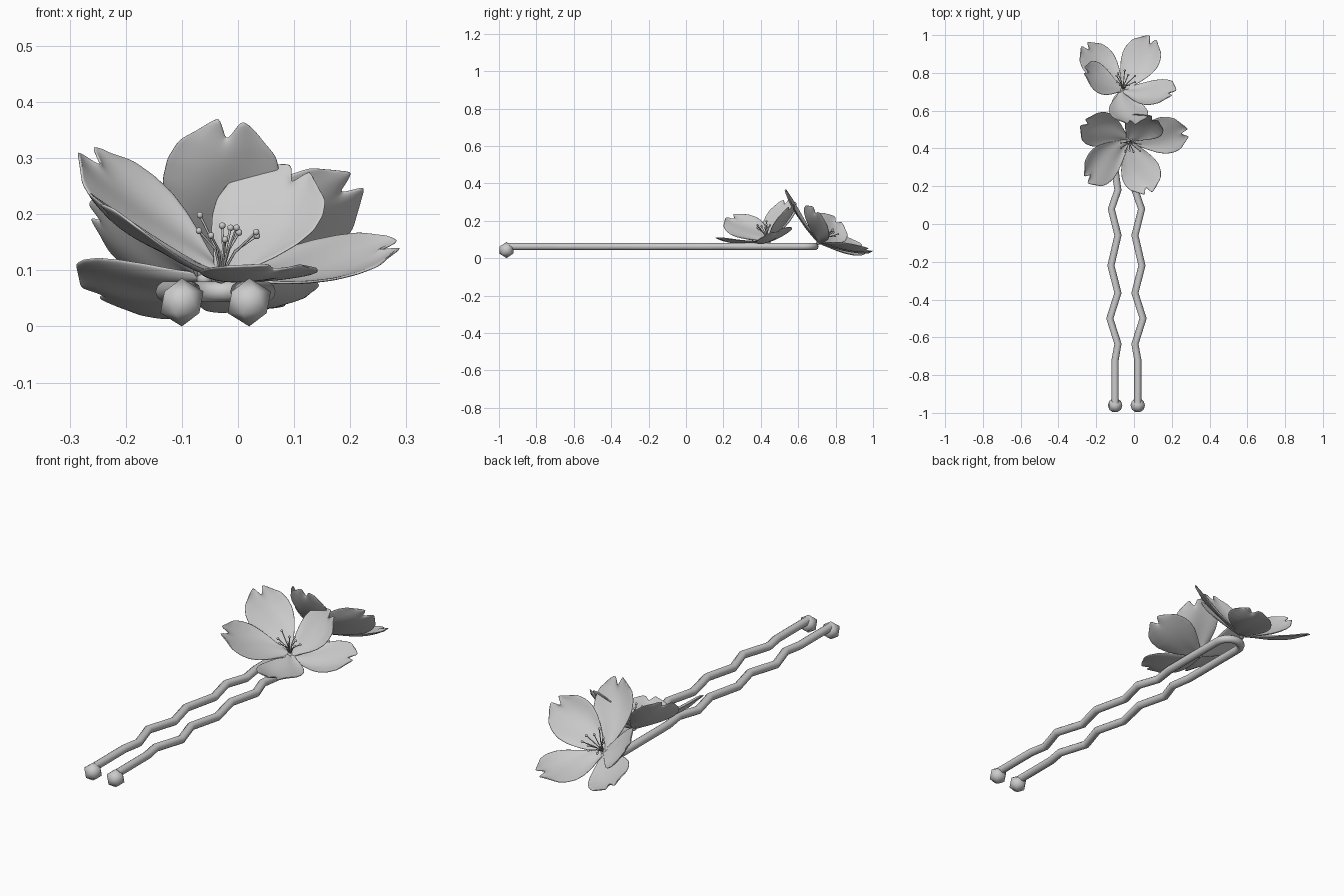
import bpy, bmesh, math, random
from mathutils import Vector, Matrix

if "Cube" in bpy.data.objects:
    bpy.data.objects.remove(bpy.data.objects["Cube"])
random.seed(4)

grey = bpy.data.materials.new("soft grey")
grey.use_nodes = True
grey.diffuse_color = (0.6, 0.6, 0.6, 1)
grey.node_tree.nodes["Principled BSDF"].inputs["Base Color"].default_value = (0.6, 0.6, 0.6, 1)


def finish(name, bm, smooth=True):
    mesh = bpy.data.meshes.new(name)
    bm.to_mesh(mesh)
    bm.free()
    obj = bpy.data.objects.new(name, mesh)
    bpy.context.collection.objects.link(obj)
    mesh.materials.append(grey)
    for poly in mesh.polygons:
        poly.use_smooth = smooth
    return obj


def wire(name, paths, radius, sides):
    """Round wire along one or more straight-segment paths."""
    curve = bpy.data.curves.new(name, "CURVE")
    curve.dimensions = "3D"
    curve.bevel_depth = radius
    curve.bevel_resolution = sides
    curve.use_fill_caps = True
    for path in paths:
        spline = curve.splines.new("POLY")
        spline.points.add(len(path) - 1)
        for point, co in zip(spline.points, path):
            point.co = (*co, 1)
        spline.use_smooth = True
    obj = bpy.data.objects.new(name, curve)
    bpy.context.collection.objects.link(obj)
    curve.materials.append(grey)
    bpy.ops.object.select_all(action="DESELECT")
    obj.select_set(True)
    bpy.context.view_layer.objects.active = obj
    bpy.ops.object.convert(target="MESH")
    return obj


# Wavy two-legged pin: one leg, a round bend, then the mirrored leg
MID, PIN_Z = -0.04, 0.062
leg = [(.06, -.95), (.06, -.72), (.045, -.635), (.088, -.5), (.045, -.365),
       (.082, -.22), (.045, -.06), (.08, .08), (.045, .18), (.06, .28)]
bend = [(.06 * math.cos(a), .63 + .06 * math.sin(a))
        for a in (math.pi * i / 10 for i in range(11))]
outline = leg + bend + [(-x, y) for x, y in reversed(leg)]
wire("hairpin_wire", [[(MID + x, y, PIN_Z) for x, y in outline]], 0.019, 3)

# Faceted end beads
for label, side in (("left", 1), ("right", -1)):
    bm = bmesh.new()
    bmesh.ops.create_icosphere(bm, subdivisions=1, radius=0.043,
                               matrix=Matrix.Translation((MID + side * .06, -.96, .043)))
    finish(label + "_end_bead", bm)

# Petal half-width along its length
WIDTHS = [.14, .38, .66, .88, 1, .98, .84, .46]
ROWS, COLS = 21, 16


def half_width(t):
    f = t * (len(WIDTHS) - 1)
    i = min(int(f), len(WIDTHS) - 2)
    return WIDTHS[i] + (WIDTHS[i + 1] - WIDTHS[i]) * (f - i)


def petal(name, base, tip, axis, width):
    """Cupped petal with a notched tip, reaching from base along tip."""
    along = tip.normalized()
    normal = (axis - along * axis.dot(along)).normalized()
    across = along.cross(normal)
    length = tip.length
    bm = bmesh.new()
    grid = []
    for r in range(ROWS + 1):
        t = r / ROWS
        row = []
        for c in range(COLS + 1):
            u = 2 * c / COLS - 1
            notch = .15 * max(0, 1 - abs(u - .08) / .4) * t ** 7
            y = length * t * (1.01 - notch - .09 * u * u * t ** 3)
            x = width * half_width(t) * u
            z = (-.05 * math.sin(math.pi * t) + .025 * t ** 4) * length
            z += .16 * width * u * u * math.sin(math.pi * t)
            z += .03 * width * math.sin(4 * u + 5 * t)
            row.append(bm.verts.new(base + along * y + across * x + normal * z))
        grid.append(row)
    for a, b in zip(grid, grid[1:]):
        for c in range(COLS):
            bm.faces.new((a[c], a[c + 1], b[c + 1], b[c]))
    bmesh.ops.recalc_face_normals(bm, faces=bm.faces)
    obj = finish(name, bm)
    shell = obj.modifiers.new("thickness", "SOLIDIFY")
    shell.thickness = 0.005
    shell.offset = 0
    soft = obj.modifiers.new("soft", "SUBSURF")
    soft.levels = soft.render_levels = 1


def flower(name, base, tips, width):
    base = Vector(base)
    tips = [Vector(t) for t in tips]
    axis = sum(tips, Vector()).normalized()
    for i, tip in enumerate(tips):
        petal(f"{name}_petal_{i + 1}", base, tip, axis, width)
    # Stamens fan out around the flower axis, each with a bead
    side = axis.orthogonal().normalized()
    paths, beads = [], bmesh.new()
    for i in range(10):
        spread = Matrix.Rotation(2 * math.pi * i / 10, 3, axis) @ side
        lean = random.uniform(.02, .062)
        end = base + axis * random.uniform(.075, .105) + spread * lean
        paths.append([base, base + axis * .05 + spread * lean * .35, end])
        bmesh.ops.create_icosphere(beads, subdivisions=2, radius=0.006,
                                   matrix=Matrix.Translation(end))
    wire(name + "_filaments", paths, 0.0022, 1)
    finish(name + "_stamen_beads", beads)
    # Flower heart joining the petals to the pin
    bm = bmesh.new()
    bmesh.ops.create_icosphere(bm, subdivisions=2, radius=0.014,
                               matrix=Matrix.Translation(base))
    finish(name + "_heart", bm)


flower("front_flower", (-.03, .44, .09),
       [(.32, .05, .05), (.11, -.28, .01), (-.23, -.21, .13),
        (-.25, .1, .22), (.14, .13, .19)], .105)
flower("back_flower", (-.06, .71, .085),
       [(.16, .28, -.05), (.28, -.02, .17), (.05, -.19, .28),
        (-.21, .1, .12), (-.21, .24, -.03)], .105)
